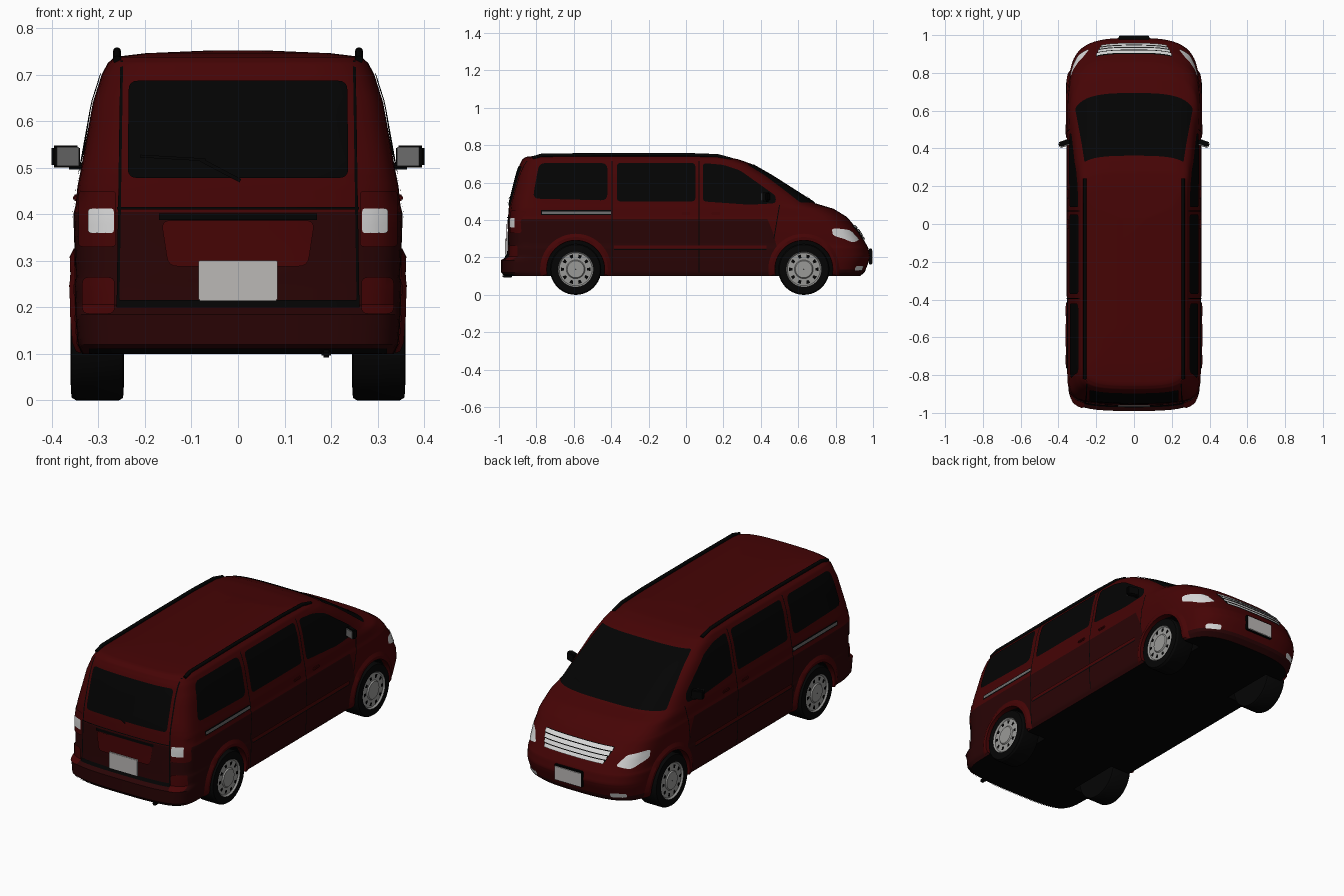
import bpy, bmesh, math
from mathutils import Vector, Matrix

if "Cube" in bpy.data.objects:
    bpy.data.objects.remove(bpy.data.objects["Cube"])

def material(name, *rgb):
    m = bpy.data.materials.new(name)
    m.use_nodes = True
    m.diffuse_color = (*rgb, 1)
    m.node_tree.nodes["Principled BSDF"].inputs["Base Color"].default_value = (*rgb, 1)
    return m

RED = material("red paint", .06, .0012, .0015)
DARK = material("dark red paint", .022, .0012, .0015)
GLASS = material("dark glass", .001, .001, .001)
BLACK = material("black trim", .0008, .0008, .0008)
TYRE = material("tyre rubber", .0015, .0015, .0015)
CHROME = material("dull chrome", .15, .15, .15)
WHEEL = material("wheel grey", .32, .32, .31)
LAMP = material("lamp white", .7, .7, .7)
PLATE = material("plate grey", .5, .48, .47)

# Waterlines of the body: height, half width, rear end, nose end
LEVELS = [
    (.10, .335, .965, .93), (.12, .345, .988, .955), (.185, .35, .99, .98),
    (.205, .35, .957, .985), (.25, .352, .955, .975), (.265, .349, .955, .967),
    (.34, .352, .953, .925), (.40, .354, .952, .875), (.42, .349, .951, .855),
    (.46, .345, .948, .79), (.49, .339, .945, .69), (.64, .312, .908, .455),
    (.70, .293, .888, .35), (.725, .28, .875, .28), (.738, .265, .855, .21),
    (.746, .2, .78, .1), (.752, .06, .6, .03)]
ROUND, REAR, NOSE = 3, 30, 12

def level(z):
    z = min(max(z, LEVELS[0][0]), LEVELS[-1][0])
    for a, b in zip(LEVELS, LEVELS[1:]):
        if z <= b[0]:
            t = (z - a[0]) / (b[0] - a[0])
            return [p + (q - p) * t for p, q in zip(a, b)][1:]

def half_width(y, z):
    w, rear, nose = level(z)
    f, p = (y / nose, NOSE) if y > 0 else (-y / rear, REAR)
    return w * max(0, 1 - min(f, 1) ** p) ** (1 / ROUND)

def end_depth(x, z, front):
    w, rear, nose = level(z)
    k = 1 - min(abs(x) / w, .995) ** ROUND
    return nose * k ** (1 / NOSE) if front else -rear * k ** (1 / REAR)

# Mappings from a flat outline onto the body surface
def on_side(u, v, off): return (half_width(u, v) + off, u, v)
def on_rear(u, v, off): return (u, end_depth(u, v, False) - off, v)
def on_nose(u, v, off): return (u, end_depth(u, v, True) + off, v)

def smooth(ob):
    bpy.ops.object.select_all(action='DESELECT')
    bpy.context.view_layer.objects.active = ob
    ob.select_set(True)
    bpy.ops.object.shade_smooth_by_angle(angle=math.radians(30))

def finish(name, bm, *mats):
    me = bpy.data.meshes.new(name)
    bm.to_mesh(me)
    bm.free()
    ob = bpy.data.objects.new(name, me)
    bpy.context.collection.objects.link(ob)
    for m in mats:
        me.materials.append(m)
    smooth(ob)
    return ob

def rounded(pts, r=.02):
    out = []
    for i, p in enumerate(pts):
        p, a, b = (Vector(q) for q in (p, pts[i - 1], pts[(i + 1) % len(pts)]))
        a, b = (p + (q - p).normalized() * min(r, (q - p).length * .45) for q in (a, b))
        out += [a * (1 - t) ** 2 + p * 2 * t * (1 - t) + b * t * t for t in (0, .25, .5, .75, 1)]
    return out

def patch(name, outline, surface, mat, off=.004, mirror=True):
    """Thin panel that follows the body, cut finely enough to bend with it."""
    bm = bmesh.new()
    bm.faces.new([bm.verts.new((p[0], p[1], 0)) for p in outline])
    for axis, no in enumerate((Vector((1, 0, 0)), Vector((0, 1, 0)))):
        low, high = (f(p[axis] for p in outline) for f in (min, max))
        n = int((high - low) / .02)
        for i in range(1, n + 1):
            bmesh.ops.bisect_plane(bm, geom=bm.verts[:] + bm.edges[:] + bm.faces[:], plane_no=no,
                                   plane_co=no * (low + (high - low) * i / (n + 1)))
    for v in bm.verts:
        v.co = surface(v.co.x, v.co.y, off)
    if mirror:
        dup = bmesh.ops.duplicate(bm, geom=bm.verts[:] + bm.edges[:] + bm.faces[:])
        bmesh.ops.scale(bm, vec=(-1, 1, 1),
                        verts=[v for v in dup["geom"] if isinstance(v, bmesh.types.BMVert)])
    bm.normal_update()
    for f in bm.faces:
        if f.normal.dot(f.calc_center_median() - Vector((0, 0, .4))) < 0:
            f.normal_flip()
    finish(name, bm, mat)

def strip(name, a, b, width, surface, mat=BLACK, off=.003, mirror=True):
    a, b = Vector(a), Vector(b)
    d = (b - a).normalized() * width / 2
    n = Vector((-d.y, d.x))
    patch(name, [a + n, a - n, b - n, b + n], surface, mat, off, mirror)

def rect(u0, u1, v0, v1):
    return [(u0, v0), (u1, v0), (u1, v1), (u0, v1)]

def box(name, centre, size, mat, bevel=.004, turn=0):
    bm = bmesh.new()
    bmesh.ops.create_cube(bm, size=1)
    bmesh.ops.scale(bm, vec=size, verts=bm.verts)
    bmesh.ops.bevel(bm, geom=bm.edges[:], offset=bevel, segments=2, affect='EDGES')
    bm.transform(Matrix.Translation(centre) @ Matrix.Rotation(turn, 4, 'Z'))
    finish(name, bm, mat)

# Body shell lofted through the waterlines, darker along the lower sides, tail and front lip
AXLES, HUB_Z = (-.59, .63), .137
quarter = [0, .15, .3, .5, .58] + [math.sin(.1 * i) ** (1 / 6) for i in range(1, 16)] + [1]
quarter.sort()
bm = bmesh.new()
rings = []
heights = [a[0] + (b[0] - a[0]) * i / 4 for a, b in zip(LEVELS, LEVELS[1:]) for i in range(4)]
for z in heights + [LEVELS[-1][0]]:
    w, rear, nose = level(z)
    ys = sorted([f * nose for f in quarter] + [-f * rear for f in quarter[1:]])
    right = [(half_width(y, z), y, z) for y in ys]
    left = [(-x, y, h) for x, y, h in reversed(right[1:-1])]
    rings.append([bm.verts.new(p) for p in right + left])
for a, b in zip(rings, rings[1:]):
    for i in range(len(a)):
        j = (i + 1) % len(a)
        f = bm.faces.new((a[i], a[j], b[j], b[i]))
        c = f.calc_center_median()
        f.material_index = 2 if c.z < (.405 if c.y < .46 else .13) else 0
bm.faces.new(rings[0][::-1]).material_index = 1
bm.faces.new(rings[-1])
body = finish("body", bm, RED, BLACK, DARK)

# Wheel wells
bm = bmesh.new()
for y in AXLES:
    for s in (-1, 1):
        m = Matrix.Translation((s * .32, y, HUB_Z)) @ Matrix.Rotation(math.pi / 2, 4, 'Y')
        bmesh.ops.create_cone(bm, cap_ends=True, segments=48, radius1=.155, radius2=.155,
                              depth=.2, matrix=m)
for f in bm.faces:
    f.material_index = 1
cutter = finish("wheel_well_cutter", bm, RED, BLACK, DARK)
cutter.hide_render = True
mod = body.modifiers.new("wells", 'BOOLEAN')
mod.operation, mod.solver, mod.object = 'DIFFERENCE', 'EXACT', cutter
bpy.context.view_layer.objects.active = body
bpy.ops.object.modifier_apply(modifier="wells")
bpy.data.objects.remove(cutter)
smooth(body)

# Wheels: lathed tyre and rim with dark slots, and arch flares
PROFILE = [(.10, .245, 0), (.132, .247, 0), (.137, .256, 0), (.137, .348, 0), (.131, .358, 0),
           (.095, .36, 0), (.088, .352, 1), (.05, .354, 1), (.045, .36, 1), (.001, .36, 1)]
def circle_point(y, r, t): return y + r * math.cos(t), HUB_Z + r * math.sin(t)
for y, end in zip(AXLES, ("rear", "front")):
    for s, side in ((1, "left"), (-1, "right")):
        bm = bmesh.new()
        n = 40
        rows = [[bm.verts.new((s * x, *circle_point(y, r, math.tau * i / n))) for i in range(n)]
                for r, x, k in PROFILE]
        for a, b, p in zip(rows, rows[1:], PROFILE[1:]):
            for i in range(n):
                bm.faces.new((a[i], a[i - 1], b[i - 1], b[i])).material_index = p[2]
        bm.faces.new(rows[0])
        bmesh.ops.recalc_face_normals(bm, faces=bm.faces[:])
        for i in range(10):
            slot = [(.062, -.1), (.08, -.12), (.08, .12), (.062, .1)][::s]
            bm.faces.new([bm.verts.new((s * .357, *circle_point(y, r, math.tau * i / 10 + t)))
                          for r, t in slot]).material_index = 2
        finish(f"{end}_{side}_wheel", bm, TYRE, WHEEL, BLACK)
        bm = bmesh.new()
        rows = []
        for r, off in ((.153, -.02), (.155, .01), (.172, .011), (.19, .001)):
            arc = [circle_point(y, r, -.19 + (math.pi + .38) * i / 32) for i in range(33)]
            rows.append([bm.verts.new((s * (half_width(*p) + off), *p)) for p in arc])
        for a, b in zip(rows, rows[1:]):
            for i in range(32):
                bm.faces.new((a[i], b[i], b[i + 1], a[i + 1])[::s])
        finish(f"{end}_{side}_arch_flare", bm, RED)

# Glass
patch("rear_side_windows", rounded([(-.82, .515), (-.42, .505), (-.42, .705), (-.785, .705)], .035),
      on_side, GLASS)
patch("middle_side_windows", rounded(rect(-.37, .05, .50, .705)), on_side, GLASS)
patch("front_side_windows", rounded([(.09, .50), (.34, .482), (.48, .49), (.48, .53),
                                     (.29, .665), (.2, .695), (.09, .705)]), on_side, GLASS)
patch("rear_window", rounded([(-.237, .478), (.237, .478), (.235, .687), (-.235, .687)]),
      on_rear, GLASS, mirror=False)
patch("windscreen", rounded([(-.312, .493), (.312, .493), (.262, .698), (-.262, .698)], .008),
      on_nose, GLASS, .008, False)

# Panel gaps and side trim
for y in (-.395, .07):
    strip("door_gap", (y, .12), (y, .715), .005, on_side)
strip("front_door_gap", (.47, .3), (.5, .48), .005, on_side)
strip("sill_moulding", (-.385, .256), (.43, .256), .018, on_side, RED, .005)
strip("sill_gap", (-.385, .243), (.43, .243), .005, on_side)
strip("slide_rail_edge", (-.775, .44), (-.4, .44), .026, on_side)
strip("slide_rail", (-.77, .44), (-.4, .44), .014, on_side, CHROME, .005)

# Tailgate seams, panel and wipers
strip("hatch_gap", (.258, .2), (.25, .73), .006, on_rear)
for name, w, z, width in (("seam", .26, .413, .005), ("sill", .26, .208, .016),
                          ("handle_bar", .17, .395, .014), ("bumper_lip", .32, .106, .01)):
    strip("hatch_" + name, (-w, z), (w, z), width, on_rear, off=.005, mirror=False)
patch("hatch_panel", rounded([(-.15, .288), (.15, .288), (.165, .387), (-.165, .387)]),
      on_rear, RED, .006, False)
strip("rear_wiper_arm", (.005, .472), (-.08, .517), .008, on_rear, off=.009, mirror=False)
strip("rear_wiper_blade", (-.07, .517), (-.21, .525), .006, on_rear, off=.009, mirror=False)
for x in (-.2, .05):
    strip("front_wiper", (x, .505), (x + .17, .53), .006, on_nose, off=.013, mirror=False)

# Lamps, grille and plates
patch("tail_lamps", rounded(rect(.262, .343, .33, .45), .01), on_rear, RED, .006)
patch("reverse_lamps", rounded(rect(.267, .322, .36, .412), .005), on_rear, LAMP, .009)
patch("bumper_corners", rounded(rect(.265, .335, .186, .265), .015), on_rear, RED, .008)
patch("headlamps", rounded([(.235, .295), (.30, .28), (.338, .315), (.336, .357), (.27, .345)], .012),
      on_nose, LAMP, .005)
patch("fog_lamps", rounded(rect(.215, .285, .13, .155), .01), on_nose, LAMP)
patch("grille", rounded([(-.175, .296), (.175, .296), (.205, .374), (-.205, .374)], .012),
      on_nose, BLACK, .004, False)
for i in range(4):
    w, z = .175 + .008 * i, .305 + .02 * i
    strip("grille_slat", (-w, z), (w, z), .016, on_nose, LAMP, .009, False)
box("rear_plate", (0, -.963, .258), (.17, .008, .086), PLATE, .002)
box("front_plate_holder", (0, .986, .205), (.164, .016, .084), BLACK, .003)
box("front_plate", (0, .994, .203), (.156, .006, .074), PLATE, .002)
box("exhaust", (.19, -.955, .1), (.02, .05, .016), BLACK)

# Mirrors and door handles
for s, side in ((1, "left"), (-1, "right")):
    box(f"{side}_mirror", (s * .37, .428, .524), (.06, .028, .048), BLACK, .006, -s * .35)
    box(f"{side}_mirror_glass", (s * .366, .413, .524), (.05, .006, .04), CHROME, .001, -s * .35)
    box(f"{side}_mirror_arm", (s * .342, .435, .503), (.05, .02, .014), BLACK)
    for y in (.0, .16):
        box(f"{side}_door_handle", (s * .347, y, .435), (.016, .05, .014), RED)

# Roof rails
cu = bpy.data.curves.new("roof_rails", 'CURVE')
cu.dimensions, cu.bevel_depth, cu.bevel_resolution, cu.use_fill_caps = '3D', .009, 2, True
for s in (-1, 1):
    path = [(-.82, .732), (-.77, .747), (-.4, .75), (0, .75), (.17, .744), (.24, .725)]
    sp = cu.splines.new('POLY')
    sp.points.add(len(path) - 1)
    for p, (y, z) in zip(sp.points, path):
        p.co = (s * .26, y, z, 1)
cu.materials.append(BLACK)
bpy.context.collection.objects.link(bpy.data.objects.new("roof_rails", cu))
